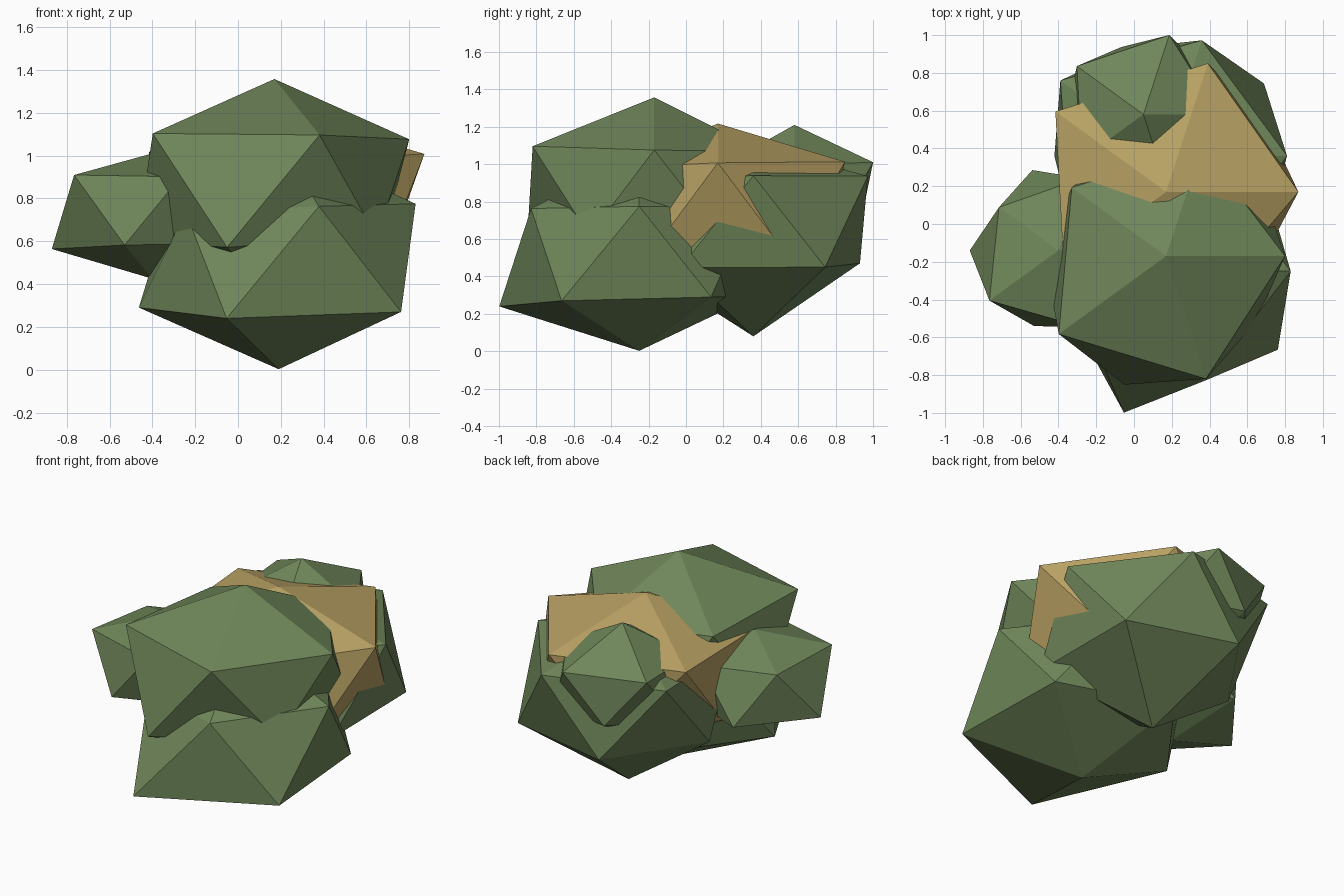
import bpy, bmesh
from math import sin, cos, radians

cube = bpy.data.objects.get("Cube")
if cube:
    bpy.data.objects.remove(cube, do_unlink=True)

FLATTEN = 0.75           # clumps are squashed vertically
RING_R, RING_Z = 0.8944, 0.4472   # icosahedron ring radius and height


def make_material(name, rgb):
    mat = bpy.data.materials.new(name)
    mat.use_nodes = True
    color = (*rgb, 1.0)
    mat.diffuse_color = color
    mat.node_tree.nodes["Principled BSDF"].inputs["Base Color"].default_value = color
    return mat


green = make_material("leaf_green", (0.160, 0.241, 0.102))
tan = make_material("dry_tan", (0.485, 0.360, 0.127))


def clump(name, mat, center, bottom, lower, upper, top):
    """Irregular icosahedron: one radius for every corner."""
    bm = bmesh.new()

    def corner(x, y, z, r):
        return bm.verts.new((center[0] + x * r, center[1] + y * r,
                             center[2] + z * r * FLATTEN))

    def ring(radii, start, z):
        angles = [radians(start + 72 * k) for k in range(5)]
        return [corner(RING_R * cos(a), RING_R * sin(a), z, r)
                for a, r in zip(angles, radii)]

    south, north = corner(0, 0, -1, bottom), corner(0, 0, 1, top)
    low, high = ring(lower, 36, -RING_Z), ring(upper, 0, RING_Z)
    for k in range(5):
        n = (k + 1) % 5
        bm.faces.new((south, low[n], low[k]))
        bm.faces.new((high[k], low[k], high[n]))
        bm.faces.new((low[k], low[n], high[n]))
        bm.faces.new((north, high[k], high[n]))
    bmesh.ops.recalc_face_normals(bm, faces=bm.faces)
    mesh = bpy.data.meshes.new(name)
    bm.to_mesh(mesh)
    bm.free()
    mesh.materials.append(mat)
    bpy.context.collection.objects.link(bpy.data.objects.new(name, mesh))


# Front clumps
clump("lower_front_clump", green, (0.19, -0.25, 0.535), 0.71,
      (0.73, 0.72, 0.73, 0.88, 0.79), (0.715, 0.7, 0.7, 0.6, 0.68), 0.7)
clump("upper_front_clump", green, (0.17, -0.17, 0.84), 0.7,
      (0.7, 0.7, 0.72, 0.8, 0.66), (0.704, 0.68, 0.69, 0.785, 0.764), 0.69)
# Dry middle clump
clump("middle_clump", tan, (0.17, 0.17, 0.745), 0.7,
      (0.72, 0.65, 0.62, 0.7, 0.7), (0.783, 0.8, 0.81, 0.75, 0.7), 0.63)
# Side clump
clump("right_side_clump", green, (-0.40, -0.14, 0.74), 0.42,
      (0.45, 0.5, 0.525, 0.47, 0.45), (0.45, 0.45, 0.435, 0.505, 0.48), 0.36)
# Back clumps
clump("lower_back_clump", green, (0.16, 0.36, 0.695), 0.82,
      (0.73, 0.67, 0.65, 0.7, 0.74), (0.727, 0.72, 0.76, 0.68, 0.7), 0.55)
clump("upper_back_clump", green, (0.05, 0.58, 0.845), 0.45,
      (0.45, 0.42, 0.46, 0.45, 0.45), (0.45, 0.494, 0.487, 0.45, 0.45), 0.487)
